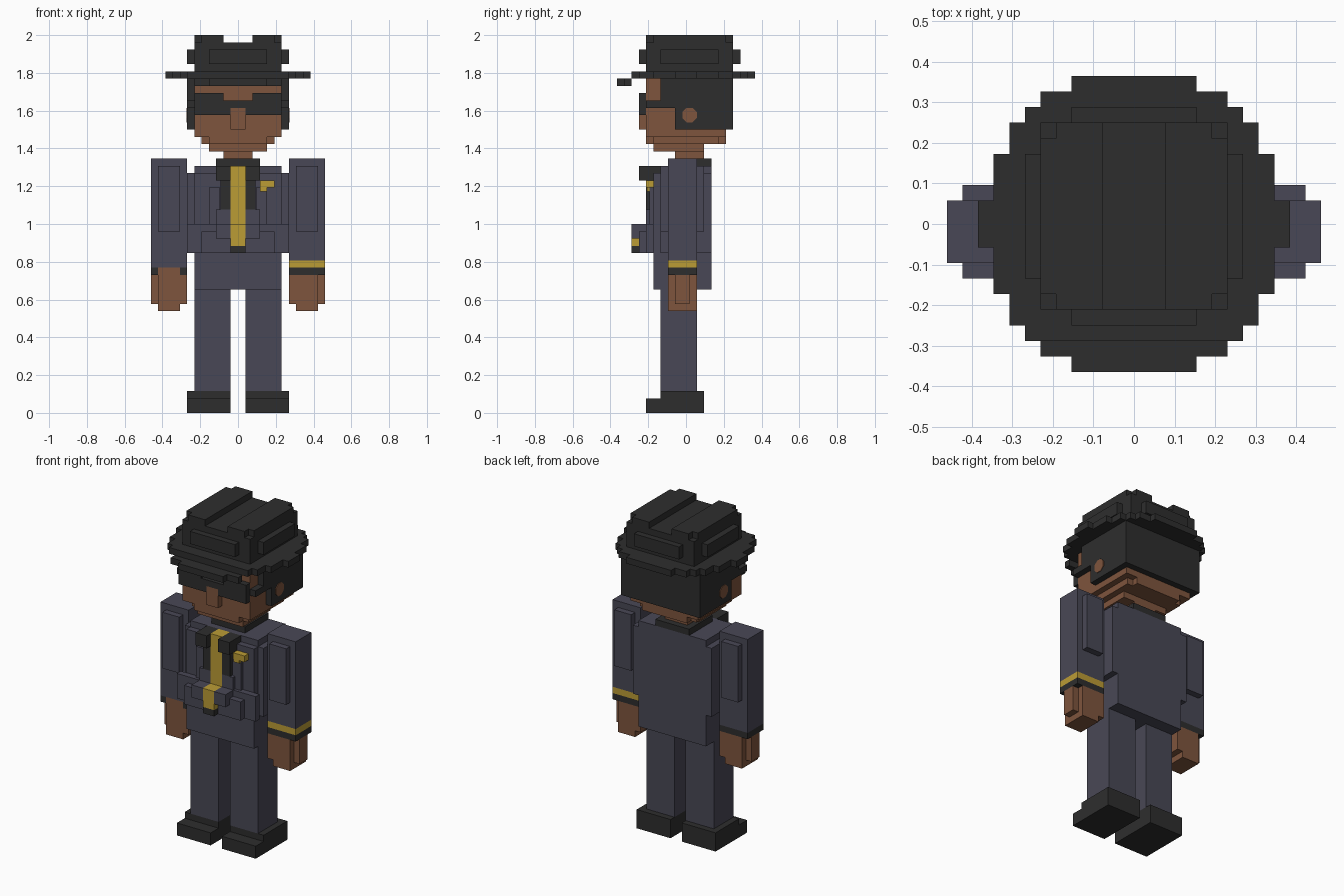
import bpy, bmesh, math

if "Cube" in bpy.data.objects:
    bpy.data.objects.remove(bpy.data.objects["Cube"])

U = 2 / 52  # size of one block


def mat(name, rgb):
    m = bpy.data.materials.new(name)
    m.diffuse_color = (*rgb, 1)
    m.use_nodes = True
    m.node_tree.nodes["Principled BSDF"].inputs["Base Color"].default_value = m.diffuse_color
    return m


NAVY = mat("navy cloth", (0.066, 0.064, 0.092))
BLACK = mat("black", (0.027, 0.027, 0.027))
SKIN = mat("brown skin", (0.21, 0.09, 0.047))
GOLD = mat("gold", (0.50, 0.335, 0.036))


def part(name, material, boxes, sides=(1,)):
    """Boxes are (x0, x1, y0, y1, z0, z1) in blocks; sides (1, -1) mirrors them."""
    bm = bmesh.new()
    for s in sides:
        for x0, x1, y0, y1, z0, z1 in boxes:
            verts = bmesh.ops.create_cube(bm, size=1)["verts"]
            for v in verts:
                v.co = (U * (s * (x0 + x1) / 2 + v.co.x * (x1 - x0)),
                        U * ((y0 + y1) / 2 + v.co.y * (y1 - y0)),
                        U * ((z0 + z1) / 2 + v.co.z * (z1 - z0)))
    me = bpy.data.meshes.new(name)
    bm.to_mesh(me)
    bm.free()
    me.materials.append(material)
    ob = bpy.data.objects.new(name, me)
    bpy.context.collection.objects.link(ob)
    return ob


BOTH = (1, -1)

# Shoes and trousers
part("shoes", BLACK, [(1, 7, -3.5, 2.5, 0, 3), (1, 7, -5.5, -3.5, 0, 2)], BOTH)
part("legs", NAVY, [(1, 6, -3.5, 1.5, 3, 17)], BOTH)

# Jacket with its stepped front
part("jacket", NAVY, [
    (-6, 6, -4.5, 3.5, 17, 33),
    (-7, 7, -3.5, 3.5, 22, 33),
    (-6, 6, -3.5, 3.5, 33, 34),
])
part("jacket_front", NAVY, [(-7, 7, -5.5, -4.5, 22, 26), (-5, 5, -6.5, -5.5, 22, 25)])
part("front_flap", NAVY, [(1, 3, -7.5, -5.5, 24, 26)], BOTH)
part("chest_panel", NAVY, [(1, 3, -5.5, -4.5, 26, 28), (2.5, 4, -5, -4.5, 26, 31)], BOTH)

# Collar, lapels, tie and badge
part("collar", BLACK, [(-3, 3, -2.5, 3.5, 34, 35)])
part("lapels", BLACK, [(1, 3, -6.5, -3.5, 32, 34), (1, 2.4, -5.5, -4.5, 28, 32)], BOTH)
part("tie", GOLD, [(-1, 1, -5.5, -3.5, 26, 34), (-1, 1, -7.5, -5.5, 23, 26)])
part("tie_tip", BLACK, [(-1, 1, -7.5, -6.5, 22, 23)])
part("badge", GOLD, [(3, 5, -5.5, -4.5, 31, 32), (3, 4, -5.4, -4.5, 30.5, 31)])

# Sleeves, cuffs and hands
part("sleeves", NAVY, [(7, 12, -2.5, 1.5, 21, 35), (8, 11, -3.5, 2.5, 25, 34)], BOTH)
part("left_cuff_gold", GOLD, [(7, 12, -2.5, 1.5, 20, 21)])
part("left_cuff_black", BLACK, [(7, 12, -2.5, 1.5, 19, 20)])
part("right_cuff_navy", NAVY, [(7, 12, -2.5, 1.5, 20, 21)], (-1,))
part("right_cuff_black", BLACK, [(7, 8, -2.5, 1.5, 19, 20), (11, 12, -2.5, 1.5, 19, 20),
                                 (8, 11, 0.5, 1.5, 19, 20)], (-1,))
part("right_wrist", SKIN, [(8, 11, -2.5, 0.5, 19, 20)], (-1,))
part("hands", SKIN, [(7, 11, -2.5, 1.5, 15, 19), (11, 12, -1.5, 0.5, 15, 19),
                     (8, 11, -2.5, 1.5, 14, 15)], BOTH)

# Head with stepped jaw, nose and neck
part("neck", SKIN, [(-2, 2, -1.5, 2.5, 35, 36)])
part("head", SKIN, [
    (-6, 6, -5.5, 5.5, 38, 46),
    (-5, 5, -4.5, 4.5, 37, 38), (-4, 4, -5.5, 5.5, 37, 38),
    (-4, 4, -4.5, 2.5, 36, 37),
])
part("nose", SKIN, [(-1, 1, -6.5, -5.5, 39, 42)])

# Hair wrapping the sides and back
part("hair_sides", BLACK, [(6, 7, -1.5, 5.5, 39, 46), (6, 7, -3.5, -1.5, 42, 46)], BOTH)
part("hair_back", BLACK, [(-7, 7, 5.5, 6.5, 39, 46)])

# Eight-sided ear plates
for s, name in ((1, "left_ear"), (-1, "right_ear")):
    bm = bmesh.new()
    bmesh.ops.create_cone(bm, cap_ends=True, segments=8, radius1=1.08 * U,
                          radius2=1.08 * U, depth=0.008)
    for v in bm.verts:
        a, b, c = v.co
        ca, sa = math.cos(math.pi / 8), math.sin(math.pi / 8)
        v.co = (s * (7 * U) + c, 0.5 * U + a * ca - b * sa, 41 * U + a * sa + b * ca)
    bmesh.ops.recalc_face_normals(bm, faces=bm.faces)
    me = bpy.data.meshes.new(name)
    bm.to_mesh(me)
    bm.free()
    me.materials.append(SKIN)
    bpy.context.collection.objects.link(bpy.data.objects.new(name, me))

# Sunglasses
part("sunglass_lenses", BLACK, [(1, 6, -6.5, -5.5, 41, 43), (2, 6, -6.5, -5.5, 43, 44),
                                (6, 7, -5.5, -3.5, 42, 43)], BOTH)
part("sunglass_bridge", BLACK, [(-1, 1, -6.5, -5.5, 42, 43)])

# Hat: round stepped brim, lowered visor, crown with a centre groove
brim = [(10, 1.5), (9, 4.5), (8, 6.5), (7, 7.5)]
part("hat_brim", BLACK, [(-w, w, -d, d, 46, 47) for w, d in brim]
     + [(-6, 6, 7.5, 8.5, 46, 47), (-4, 4, 8.5, 9.5, 46, 47)])
part("hat_visor", BLACK, [(-6, 6, -8.5, -7.5, 45, 46), (-4, 4, -9.5, -8.5, 45, 46)])
part("hat_crown", BLACK, [(-6, 6, -5.5, 6.5, 47, 51),
                          (-7, 7, -3.5, 4.5, 48, 50), (-4, 4, -6.5, 7.5, 48, 50)])
part("hat_ridges", BLACK, [(2, 5, -5.5, 6.5, 51, 52), (5, 6, -4.5, 5.5, 51, 52)], BOTH)
